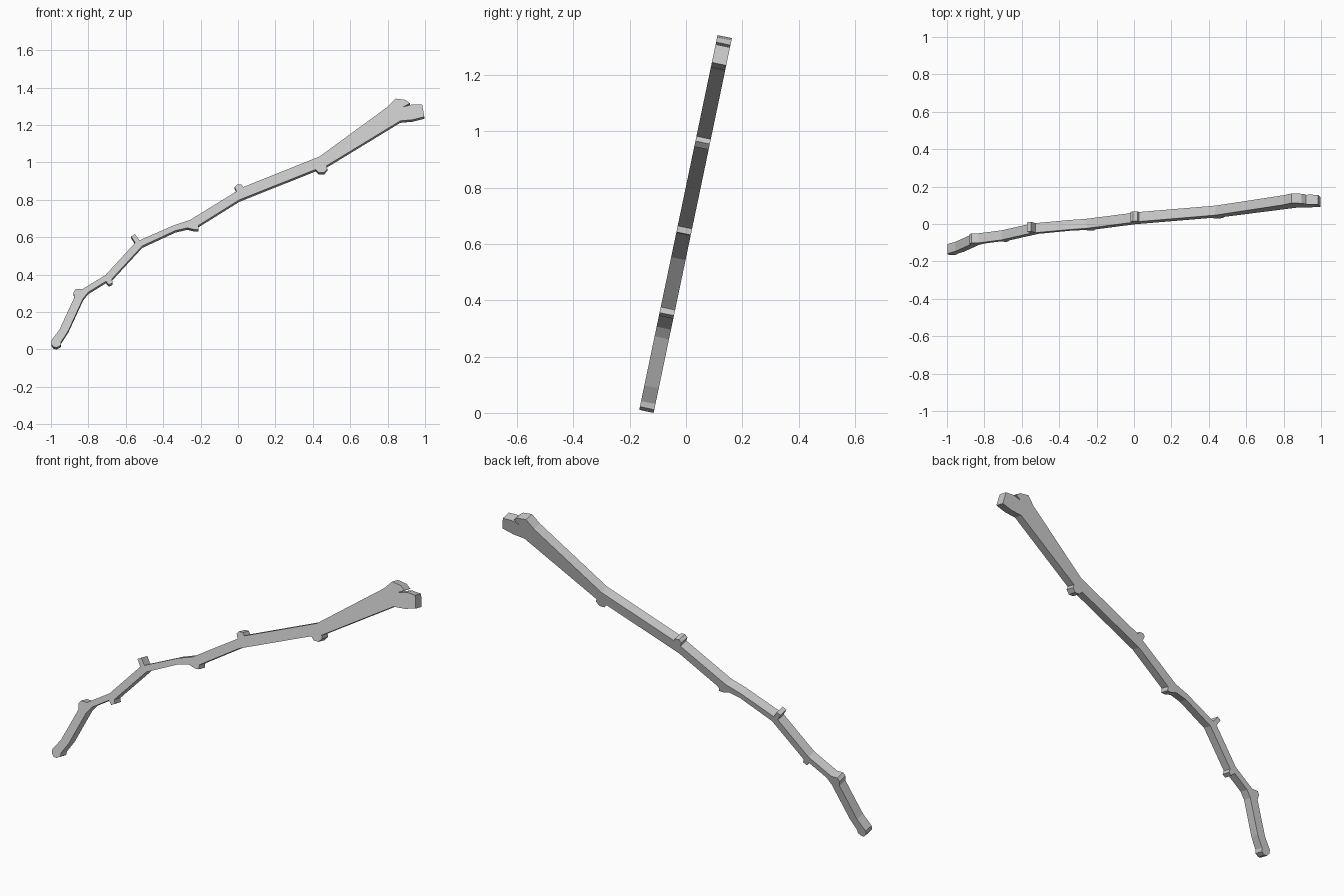
import bpy, bmesh
from mathutils import Vector

# Front-face outline (x, z), upper edge from the butt to the forked tip
upper = [
    (-0.998, 0.028), (-0.998, 0.048), (-0.955, 0.105), (-0.875, 0.278),
    (-0.88, 0.305), (-0.868, 0.322), (-0.832, 0.322),          # first knot
    (-0.708, 0.398), (-0.55, 0.57),
    (-0.571, 0.604), (-0.55, 0.616), (-0.527, 0.583),          # small twig
    (-0.34, 0.665), (-0.255, 0.693), (-0.008, 0.845),
    (-0.018, 0.868), (-0.005, 0.882), (0.018, 0.882), (0.028, 0.868),  # middle knot
    (0.437, 1.032), (0.80, 1.297),
]
# Forked tip
fork = [
    (0.842, 1.341), (0.895, 1.334), (0.919, 1.316), (0.885, 1.297),
    (0.932, 1.310), (0.985, 1.308), (0.996, 1.244), (0.935, 1.228), (0.868, 1.222),
]
# Lower edge from the tip back to the butt
lower = [
    (0.474, 0.982), (0.478, 0.965), (0.46, 0.945), (0.432, 0.945), (0.415, 0.962),  # knot
    (0.008, 0.80), (-0.21, 0.664), (-0.21, 0.642), (-0.232, 0.640), (-0.27, 0.650),  # knot
    (-0.335, 0.635), (-0.512, 0.553), (-0.675, 0.376),
    (-0.67, 0.356), (-0.69, 0.345), (-0.706, 0.364),           # small twig
    (-0.80, 0.306), (-0.828, 0.272), (-0.908, 0.098), (-0.945, 0.042),
    (-0.948, 0.022), (-0.97, 0.0106), (-0.985, 0.0125),
]


def lean(x, z):
    """Place an outline point on the leaning front plane."""
    return Vector((x, -0.166 + 0.209 * (z - 0.0106), z))


# Branch: extrude the outline square to the leaning plane
depth = Vector((0, 0.051, -0.0106))
bm = bmesh.new()
front = [bm.verts.new(lean(x, z)) for x, z in upper + fork + lower]
face = bm.faces.new(front)
ext = bmesh.ops.extrude_face_region(bm, geom=[face], use_keep_orig=True)
bmesh.ops.translate(bm, verts=[g for g in ext["geom"] if isinstance(g, bmesh.types.BMVert)], vec=depth)
bmesh.ops.recalc_face_normals(bm, faces=bm.faces)

mesh = bpy.data.meshes.new("branch")
bm.to_mesh(mesh)
bm.free()
branch = bpy.data.objects.new("branch", mesh)
bpy.context.collection.objects.link(branch)
